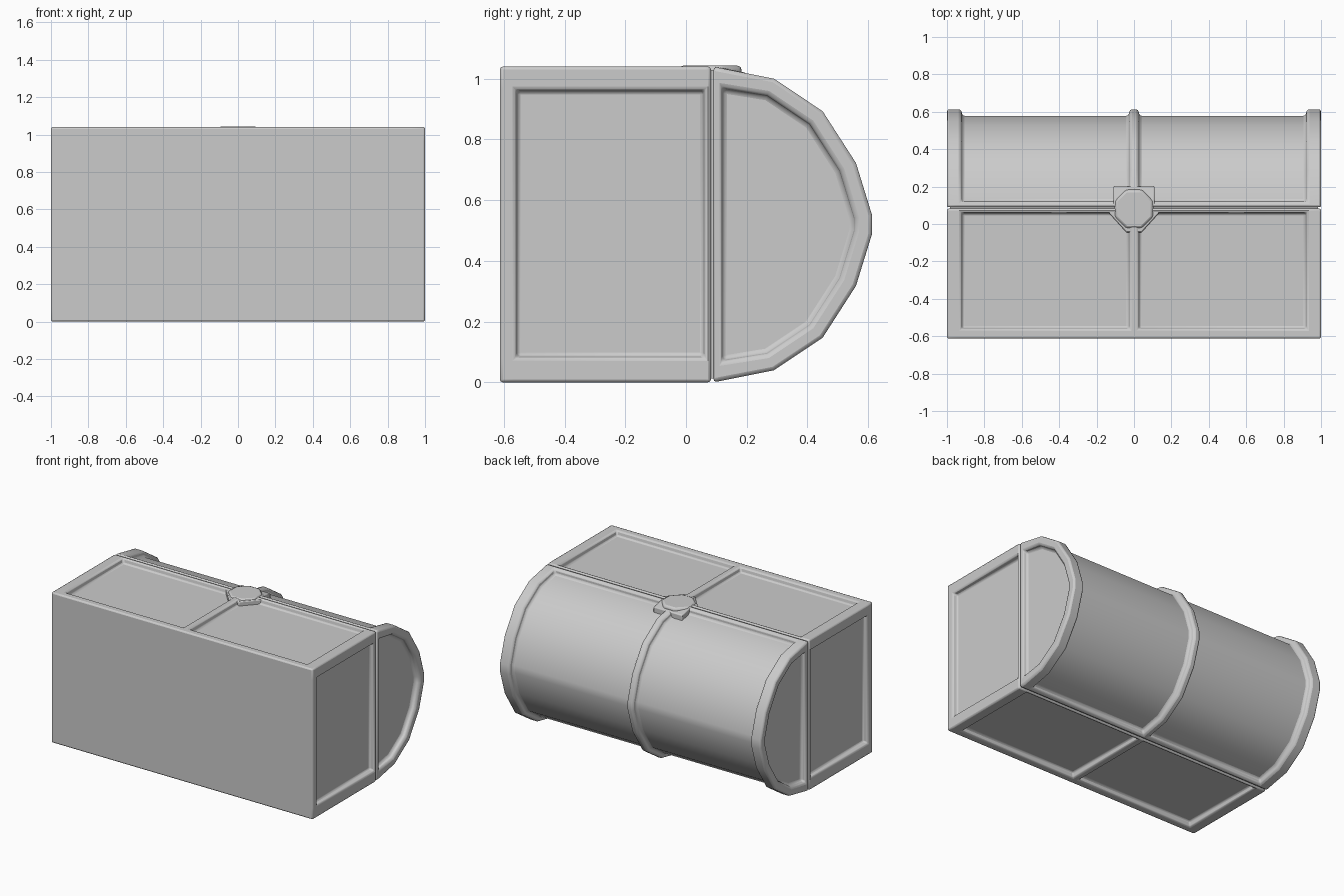
import bpy, bmesh, math
from mathutils import Vector

if "Cube" in bpy.data.objects:
    bpy.data.objects.remove(bpy.data.objects["Cube"])

H = 1.04
DEPTH = -0.035


def finish(name, bm, bevel=0.012):
    bmesh.ops.recalc_face_normals(bm, faces=bm.faces)
    me = bpy.data.meshes.new(name)
    bm.to_mesh(me)
    bm.free()
    ob = bpy.data.objects.new(name, me)
    bpy.context.collection.objects.link(ob)
    bpy.ops.object.select_all(action='DESELECT')
    ob.select_set(True)
    bpy.context.view_layer.objects.active = ob
    bpy.ops.object.shade_smooth_by_angle(angle=math.radians(40))
    if bevel:
        m = ob.modifiers.new("soft_edges", 'BEVEL')
        m.width, m.segments = bevel, 2
        m.limit_method, m.angle_limit = 'ANGLE', math.radians(40)
    return ob


def prism(points, vec):
    bm = bmesh.new()
    f = bm.faces.new([bm.verts.new(p) for p in points])
    r = bmesh.ops.extrude_face_region(bm, geom=[f], use_keep_orig=True)
    verts = [g for g in r['geom'] if isinstance(g, bmesh.types.BMVert)]
    bmesh.ops.translate(bm, verts=verts, vec=vec)
    bmesh.ops.recalc_face_normals(bm, faces=bm.faces)
    bm.normal_update()
    return bm


def cut(bm, axis, value, faces=None):
    no = Vector((0, 0, 0))
    no[axis] = 1
    faces = faces or bm.faces[:]
    geom = set(faces)
    for f in faces:
        geom.update(f.edges)
        geom.update(f.verts)
    bmesh.ops.bisect_plane(bm, geom=list(geom), plane_co=no * value, plane_no=no)
    bm.normal_update()


def sink(bm, faces):
    bmesh.ops.inset_region(bm, faces=faces, thickness=0.008, depth=DEPTH,
                           use_even_offset=True, use_boundary=True)
    bm.normal_update()


def block(x0, x1, y0, y1, z0, z1):
    return prism([(x0, y0, z0), (x1, y0, z0), (x1, y1, z0), (x0, y1, z0)], (0, 0, z1 - z0))


# Front box with sunken panels on top, bottom and ends
bm = block(-1, 1, -0.613, 0.082, 0, H)
for x in (-0.925, -0.022, 0.022, 0.925):
    cut(bm, 0, x)
for y in (-0.562, 0.063):
    cut(bm, 1, y)
for z in (0.08, 0.965):
    cut(bm, 2, z)
panels = []
for f in bm.faces:
    c, n = f.calc_center_median(), f.normal
    if -0.562 < c.y < 0.063:
        if abs(n.z) > 0.9 and 0.03 < abs(c.x) < 0.92:
            panels.append(f)
        if abs(n.x) > 0.9 and 0.08 < c.z < 0.965:
            panels.append(f)
sink(bm, panels)
finish("front_box", bm)

# Rounded back half: D profile with sunken curved panels and end panels
upper = [(0.09, H), (0.29, 1.0), (0.45, 0.893), (0.56, 0.722), (0.613, 0.55)]
outline = upper + [(y, H - z) for y, z in reversed(upper)]
bm = prism([(-1, y, z) for y, z in outline], (2, 0, 0))
shell = [f for f in bm.faces if abs(f.normal.x) < 0.5]
caps = [f for f in bm.faces if abs(f.normal.x) > 0.5]
bmesh.ops.inset_region(bm, faces=caps, thickness=0.055, use_even_offset=True, use_boundary=True)
for f in caps:
    for v in f.verts:
        if v.co.y < 0.16:
            v.co.y = 0.115
bm.normal_update()
sink(bm, caps)


def outer_shell():
    return [f for f in bm.faces if abs(f.normal.x) < 0.5
            and max(abs(v.co.x) for v in f.verts) - min(v.co.x for v in f.verts) > 0
            and not all(0.95 < abs(v.co.x) and v in cap_verts for v in f.verts)]


cap_verts = {v for f in caps for e in f.edges for g in e.link_faces for v in g.verts}
for x in (-0.925, -0.022, 0.022, 0.925):
    cut(bm, 0, x, outer_shell())
cut(bm, 1, 0.12, [f for f in outer_shell() if f.normal.y > -0.5])
panels = []
for f in bm.faces:
    c = f.calc_center_median()
    if abs(f.normal.x) < 0.5 and c.y > 0.12 and 0.03 < abs(c.x) < 0.92:
        panels.append(f)
sink(bm, panels)
finish("rounded_back", bm)

# Filler inside the seam
finish("seam_core", block(-0.985, 0.985, 0.07, 0.1, 0.012, H - 0.012), 0)

# Hub on the top seam: front collar, back plate and octagonal button
collar = [(-0.135, 0.075), (-0.135, 0.06), (-0.04, -0.045),
          (0.04, -0.045), (0.135, 0.06), (0.135, 0.075)]
finish("hub_collar", prism([(x, y, 0.99) for x, y in collar], (0, 0, 0.045)), 0.006)
plate = [(0.095, 0.96), (0.2, 0.96), (0.2, 1.019), (0.095, H)]
finish("hub_back_plate", prism([(-0.11, y, z) for y, z in plate], (0.22, 0, 0)), 0.006)
octagon = [(0.112 * math.cos(math.pi / 8 + i * math.pi / 4),
            0.08 + 0.112 * math.sin(math.pi / 8 + i * math.pi / 4)) for i in range(8)]
finish("hub_button", prism([(x, y, 0.99) for x, y in octagon], (0, 0, 0.053)), 0.014)
